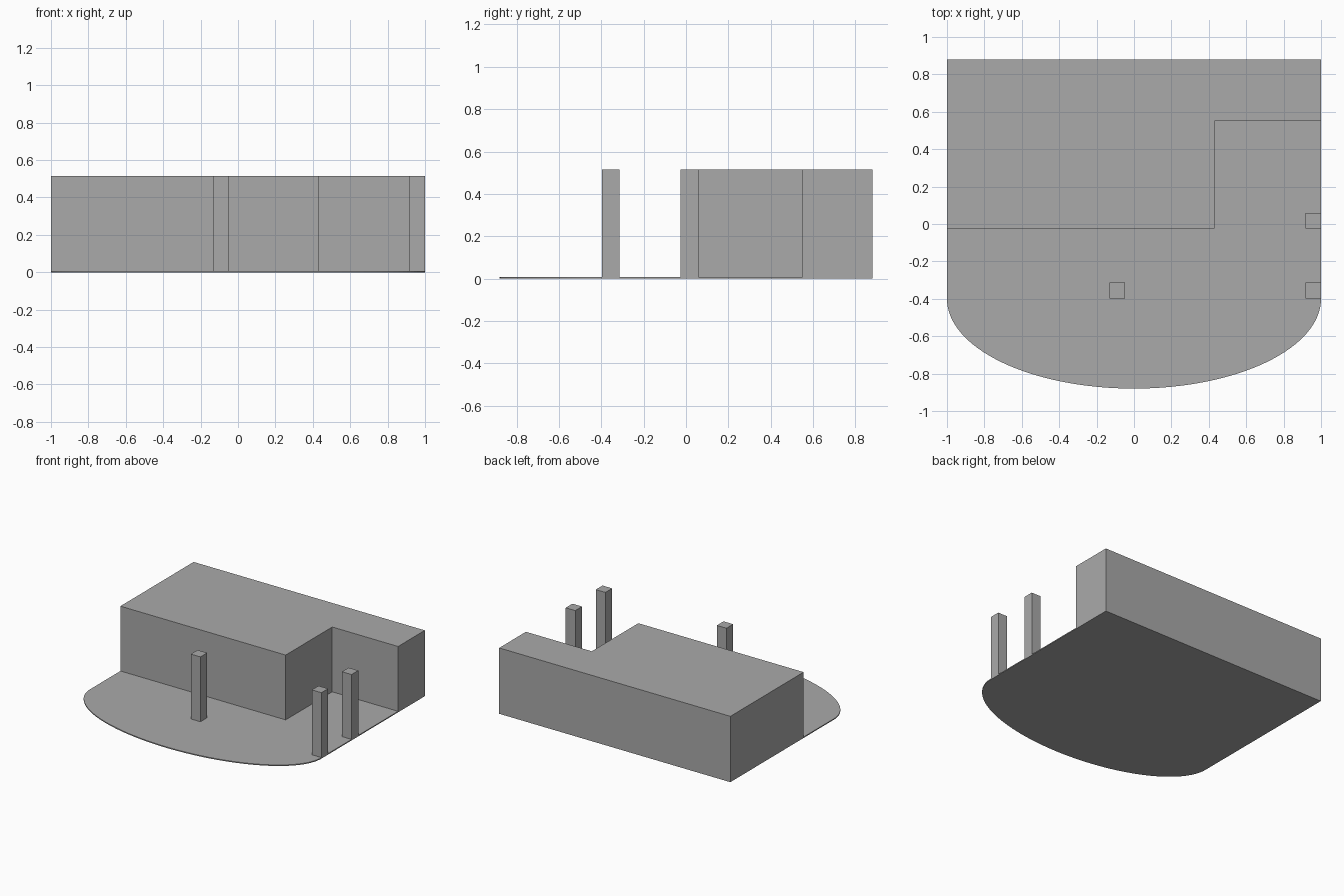
import bpy, bmesh, math

cube = bpy.data.objects.get("Cube")
if cube:
    bpy.data.objects.remove(cube, do_unlink=True)

grey = bpy.data.materials.new("plain grey")
grey.use_nodes = True
colour = (0.4, 0.4, 0.4, 1)
grey.diffuse_color = colour
grey.node_tree.nodes["Principled BSDF"].inputs["Base Color"].default_value = colour

HEIGHT, SLAB = 0.515, 0.008
FRONT, BACK = -0.025, 0.88      # main block depth
NOTCH_X, NOTCH_Y = 0.43, 0.55   # inner corner of the L plan
CURVE_Y, CURVE_R = -0.40, 0.48  # start and depth of the rounded terrace edge
POST = 0.083


def prism(name, outline, bottom, top):
    """Extrude a counter-clockwise plan outline upward."""
    bm = bmesh.new()
    face = bm.faces.new([bm.verts.new((x, y, bottom)) for x, y in outline])
    ext = bmesh.ops.extrude_face_region(bm, geom=[face], use_keep_orig=True)
    verts = [v for v in ext["geom"] if isinstance(v, bmesh.types.BMVert)]
    bmesh.ops.translate(bm, verts=verts, vec=(0, 0, top - bottom))
    bmesh.ops.recalc_face_normals(bm, faces=bm.faces)
    mesh = bpy.data.meshes.new(name)
    bm.to_mesh(mesh)
    bm.free()
    mesh.materials.append(grey)
    obj = bpy.data.objects.new(name, mesh)
    bpy.context.collection.objects.link(obj)
    return obj


# L-shaped building block
prism("building", [(-1, FRONT), (NOTCH_X, FRONT), (NOTCH_X, NOTCH_Y),
                   (1, NOTCH_Y), (1, BACK), (-1, BACK)], 0, HEIGHT)

# Thin terrace: fills the notch and ends in a half ellipse
steps = 64
arc = [(-math.cos(math.pi * i / steps), CURVE_Y - CURVE_R * math.sin(math.pi * i / steps))
       for i in range(steps + 1)]
prism("terrace", arc + [(1, NOTCH_Y), (NOTCH_X, NOTCH_Y),
                        (NOTCH_X, FRONT), (-1, FRONT)], 0, SLAB)

# Square posts, placed by their front-left plan corner
for name, x, y in (("middle_post", -0.13, -0.397),
                   ("corner_post", 1 - POST, -0.397),
                   ("recess_post", 1 - POST, FRONT)):
    prism(name, [(x, y), (x + POST, y), (x + POST, y + POST), (x, y + POST)], SLAB, HEIGHT)
